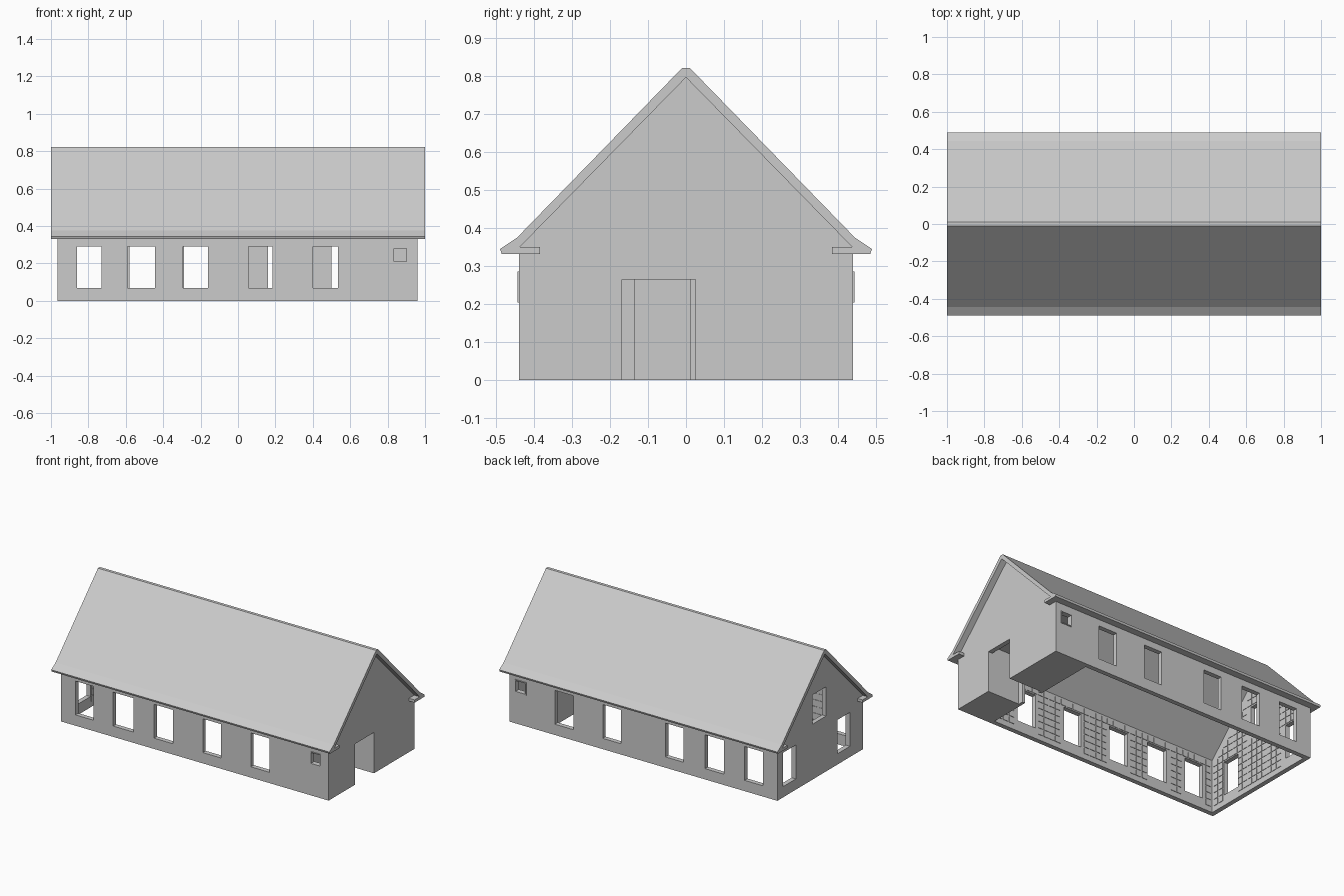
import bpy, bmesh

if "Cube" in bpy.data.objects:
    bpy.data.objects.remove(bpy.data.objects["Cube"])

SLOPE = 1.02                      # roof pitch
X0, X1 = -0.965, 0.96             # gable planes
Z_LO, Z_HI = 0.07, 0.29           # main window heights


def finish(bm, name):
    bmesh.ops.recalc_face_normals(bm, faces=bm.faces[:])
    me = bpy.data.meshes.new(name)
    bm.to_mesh(me)
    bm.free()
    ob = bpy.data.objects.new(name, me)
    bpy.context.collection.objects.link(ob)
    return ob


def prism(name, profile, xa, xb):
    """Extrude a (y, z) profile along x."""
    bm = bmesh.new()
    face = bm.faces.new([bm.verts.new((xa, y, z)) for y, z in profile])
    ext = bmesh.ops.extrude_face_region(bm, geom=[face])["geom"]
    moved = [v for v in ext if isinstance(v, bmesh.types.BMVert)]
    bmesh.ops.translate(bm, verts=moved, vec=(xb - xa, 0, 0))
    return finish(bm, name)


def boxes(name, specs):
    """One mesh of boxes given as (x0, x1, y0, y1, z0, z1)."""
    bm = bmesh.new()
    for a, b, c, d, e, f in specs:
        vs = bmesh.ops.create_cube(bm, size=1)["verts"]
        for v in vs:
            v.co = ((a + b) / 2 + v.co.x * (b - a),
                    (c + d) / 2 + v.co.y * (d - c),
                    (e + f) / 2 + v.co.z * (f - e))
    return finish(bm, name)


def cut(ob, cutter):
    cutter.hide_render = True
    mod = ob.modifiers.new("cut", 'BOOLEAN')
    mod.operation, mod.solver, mod.object = 'DIFFERENCE', 'EXACT', cutter
    bpy.context.view_layer.objects.active = ob
    bpy.ops.object.modifier_apply(modifier=mod.name)


def mirrored(half):
    return half + [(-y, z) for y, z in reversed(half)]


def house(w, apex, base):
    side = apex - w * SLOPE
    return [(-w, base), (w, base), (w, side), (0, apex), (-w, side)]


# openings
front_x = [(-.86, -.73), (-.59, -.445), (-.295, -.16), (.055, .185), (.40, .535)]
back_x = [(-.86, -.73), (-.58, -.445), (-.29, -.16), (.16, .29), (.50, .635)]
end_win = [(.25, .38, Z_LO, Z_HI), (-.305, -.18, Z_LO, Z_HI), (-.06, .08, .36, .55)]
small_f = (.835, .90, .21, .28)
small_b = (.845, .915, .21, .28)

# wall shell, hollow and open below
walls = prism("walls", house(.44, .797, 0), X0, X1)
hollow = prism("hollow_cutter", house(.41, .765, -.1), X0 + .03, X1 - .03)
cut(walls, hollow)
holes = [(a, b, -.5, -.38, Z_LO, Z_HI) for a, b in front_x]
holes += [(a, b, .38, .5, Z_LO, Z_HI) for a, b in back_x]
holes += [(-1.1, -.9, *w) for w in end_win]
holes += [(*small_f[:2], -.5, -.38, *small_f[2:]), (*small_b[:2], .38, .5, *small_b[2:])]
holes += [(.9, 1.1, -.168, .025, -.1, .265)]
openings = boxes("opening_cutter", holes)
cut(walls, openings)

# roof with flared eaves
prism("roof", [(.01, .822), (.445, .375), (.49, .345), (.485, .332), (.44, .332),
               (.44, .348), (0, .797), (-.44, .348), (-.44, .332), (-.485, .332),
               (-.49, .345), (-.445, .375), (-.01, .822)], -1, 1)

# boxed soffit ends under the gable overhangs
boxes("soffit_ends", [(xa, xb, *sorted((s * .385, s * .44)), .332, .35)
                      for xa, xb in ((-1, X0), (X1, 1)) for s in (-1, 1)])

# thin frames round the small windows
frames = []
for (a, b, c, d), s in ((small_f, -1), (small_b, 1)):
    ya, yb = sorted((s * .43, s * .444))
    t = .006
    frames += [(a - t, a, ya, yb, c - t, d + t), (b, b + t, ya, yb, c - t, d + t),
               (a, b, ya, yb, c - t, c), (a, b, ya, yb, d, d + t)]
boxes("small_window_frames", frames)

# entrance end: partition, passage walls, side room floors and ceiling
partition = prism("partition", house(.41, .765, 0), .71, .73)
door = boxes("door_cutter", [(.6, .8, -.135, .01, -.1, .265)])
cut(partition, door)
boxes("passage_walls", [(.73, .93, -.188, -.168, 0, .31), (.73, .93, .025, .045, 0, .31)])
boxes("room_floors", [(.73, .93, -.41, -.168, 0, .01), (.73, .93, .025, .41, 0, .01)])
boxes("entrance_ceiling", [(.73, .93, -.41, .41, .31, .325)])

for helper in (hollow, openings, door):
    bpy.data.objects.remove(helper)

# square lining panels on the inner walls
P, G, T = .0437, .0035, .003      # pitch, half gap, thickness


def clear(u, v, wins):
    return all(u + P < a or u > b or v + P < c or v > d for a, b, c, d in wins)


panels = []
for s, xs in ((-1, front_x), (1, back_x)):
    wins = [(a, b, Z_LO, Z_HI) for a, b in xs]
    ya, yb = sorted((s * .41, s * (.41 - T)))
    for i in range(37):
        for k in range(7):
            x, z = -.925 + i * P, .032 + k * P
            if clear(x, z, wins):
                panels.append((x + G, x + P - G, ya, yb, z + G, z + P - G))
for i in range(18):
    for k in range(16):
        y, z = -.397 + i * P, .032 + k * P
        under = z + P < .76 - SLOPE * max(abs(y), abs(y + P))
        if under and clear(y, z, end_win):
            panels.append((X0 + .03, X0 + .03 + T, y + G, y + P - G, z + G, z + P - G))
boxes("wall_panels", panels)

# matching panels on the sloping ceiling
bm = bmesh.new()
for s in (-1, 1):
    for i in range(37):
        for k in range(13):
            x, y = -.925 + i * P, .005 + k * P * .7
            corners = [(x + G, y + G), (x + P - G, y + G),
                       (x + P - G, y + P * .7 - G), (x + G, y + P * .7 - G)]
            bm.faces.new([bm.verts.new((cx, s * cy, .761 - SLOPE * cy))
                          for cx, cy in (corners if s < 0 else corners[::-1])])
finish(bm, "ceiling_panels")
